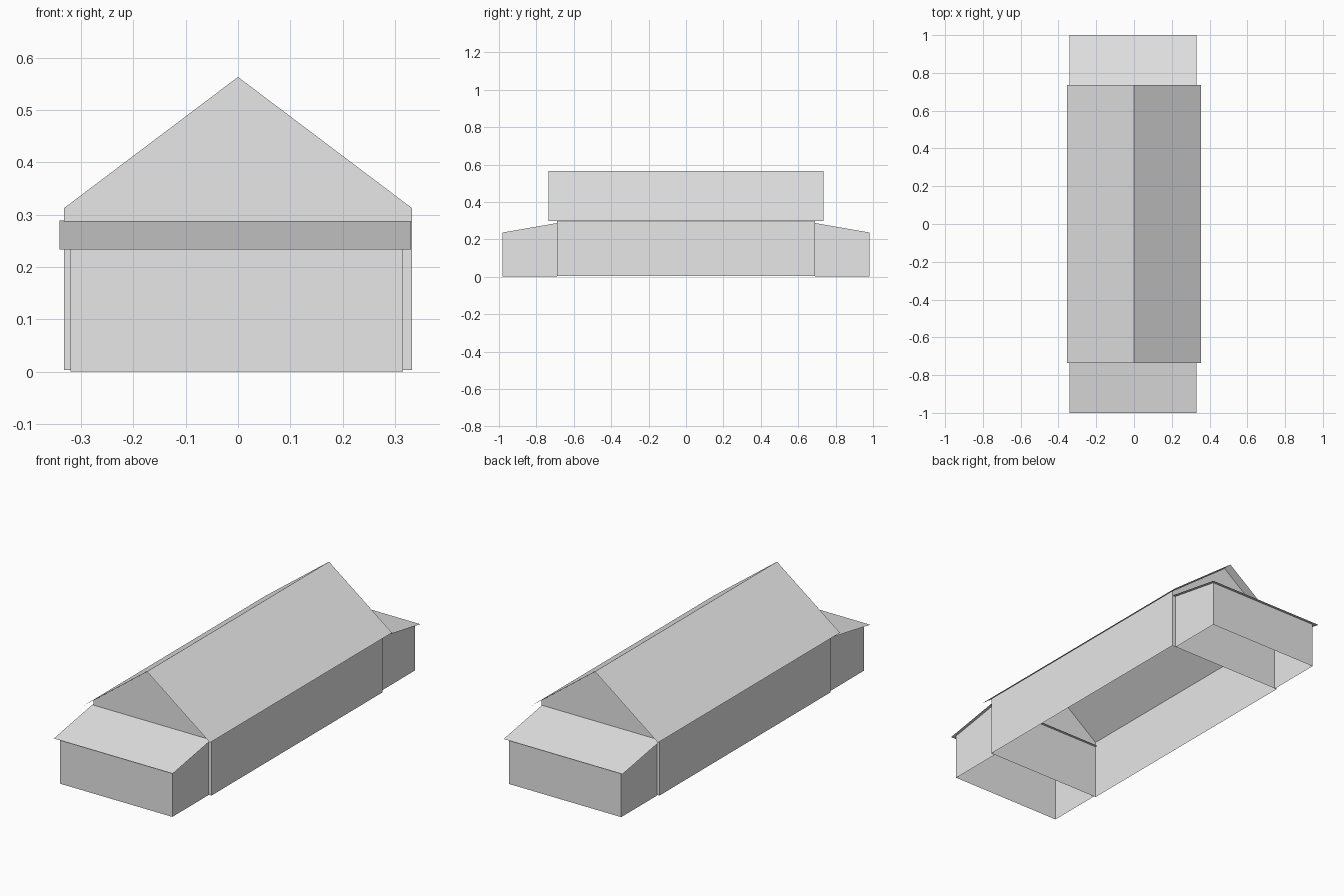
import bpy
import bmesh
from mathutils import Vector

cube = bpy.data.objects.get("Cube")
if cube:
    bpy.data.objects.remove(cube, do_unlink=True)

grey = bpy.data.materials.new("plain_grey")
grey.use_nodes = True
grey.diffuse_color = (0.8, 0.8, 0.8, 1)
grey.node_tree.nodes["Principled BSDF"].inputs["Base Color"].default_value = (0.8, 0.8, 0.8, 1)


def part(name, panels):
    """Thin flat panels, each given as (corner points, outward direction)."""
    bm = bmesh.new()
    for points, outward in panels:
        face = bm.faces.new([bm.verts.new(p) for p in points])
        face.normal_update()
        if face.normal.dot(Vector(outward)) < 0:
            face.normal_flip()
    bmesh.ops.remove_doubles(bm, verts=bm.verts, dist=0.0005)
    mesh = bpy.data.meshes.new(name)
    bm.to_mesh(mesh)
    bm.free()
    mesh.materials.append(grey)
    obj = bpy.data.objects.new(name, mesh)
    bpy.context.collection.objects.link(obj)


# Main dimensions
HALF_W, HALF_L, BASE, WALL_TOP, PEAK = 0.333, 0.69, 0.003, 0.312, 0.563
ROOF_W, ROOF_L, EAVE, RIDGE = 0.356, 0.735, 0.297, 0.565
ANNEX_X = (-0.32, 0.315)
ANNEX_END = 0.98
SHED_X = (-0.341, 0.331)
SHED_END, SHED_IN = 1.0, 0.68
SHED_LOW, SHED_SLOPE = 0.233, 0.174


def shed_z(y):
    return SHED_LOW + (SHED_END - y) * SHED_SLOPE


# Hall side walls, open underneath
part("hall_side_walls", [
    ([(s * HALF_W, -HALF_L, BASE), (s * HALF_W, HALF_L, BASE),
      (s * HALF_W, HALF_L, WALL_TOP), (s * HALF_W, -HALF_L, WALL_TOP)], (s, 0, 0))
    for s in (-1, 1)])

# Gabled main roof with overhanging eaves
part("main_roof", [
    ([(s * ROOF_W, -ROOF_L, EAVE), (s * ROOF_W, ROOF_L, EAVE),
      (0, ROOF_L, RIDGE), (0, -ROOF_L, RIDGE)], (0, 0, 1))
    for s in (-1, 1)])

for side, s in (("front", -1), ("back", 1)):
    out = (0, s, 0)
    y = s * HALF_L
    # End wall and gable
    part(side + "_end_wall", [
        ([(-HALF_W, y, BASE), (HALF_W, y, BASE),
          (HALF_W, y, WALL_TOP), (-HALF_W, y, WALL_TOP)], out),
        ([(-HALF_W, y, WALL_TOP), (HALF_W, y, WALL_TOP), (0, y, PEAK)], out)])

    # Low annex: outer wall and two side walls with sloping tops
    a, b = ANNEX_X
    end, top = s * ANNEX_END, shed_z(ANNEX_END)
    walls = [([(a, end, 0), (b, end, 0), (b, end, top), (a, end, top)], out)]
    for x, direction in ((a, -1), (b, 1)):
        walls.append(([(x, end, 0), (x, y, 0),
                       (x, y, shed_z(HALF_L)), (x, end, top)], (direction, 0, 0)))
    part(side + "_annex_walls", walls)

    # Single-pitch annex roof
    a, b = SHED_X
    low, high = s * SHED_END, s * SHED_IN
    part(side + "_annex_roof", [
        ([(a, low, SHED_LOW), (b, low, SHED_LOW),
          (b, high, shed_z(SHED_IN)), (a, high, shed_z(SHED_IN))], (0, 0, 1))])
